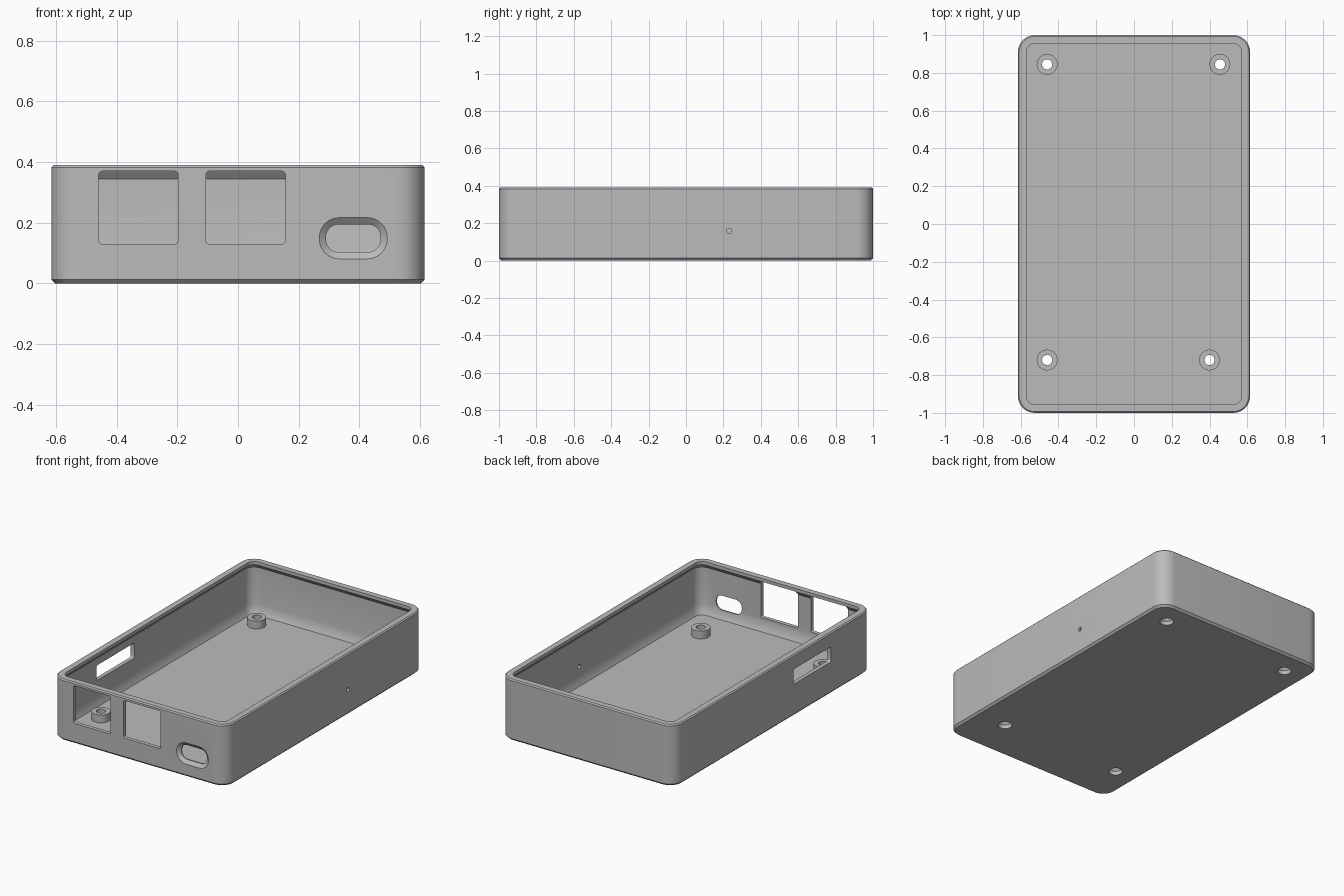
import bpy, bmesh, math

if "Cube" in bpy.data.objects:
    bpy.data.objects.remove(bpy.data.objects["Cube"], do_unlink=True)

grey = bpy.data.materials.new("plain_grey")
grey.use_nodes = True
grey.diffuse_color = (0.5, 0.5, 0.5, 1)
grey.node_tree.nodes["Principled BSDF"].inputs["Base Color"].default_value = (0.5, 0.5, 0.5, 1)


def rounded(hx, hy, r, seg=8):
    """Outline of a rounded rectangle."""
    pts = []
    for q, (sx, sy) in enumerate([(1, 1), (-1, 1), (-1, -1), (1, -1)]):
        for i in range(seg + 1):
            a = (q + i / seg) * math.pi / 2
            pts.append((sx * (hx - r) + r * math.cos(a), sy * (hy - r) + r * math.sin(a)))
    return pts


def loft(name, rings, place):
    """Closed solid through rings (half width, half height, radius, depth)."""
    bm = bmesh.new()
    loops = [[bm.verts.new(place(u, v, w)) for u, v in rounded(hx, hy, r)]
             for hx, hy, r, w in rings]
    n = len(loops[0])
    for a, b in zip(loops, loops[1:]):
        for i in range(n):
            j = (i + 1) % n
            bm.faces.new((a[i], a[j], b[j], b[i]))
    bm.faces.new(loops[0])
    bm.faces.new(loops[-1])
    bmesh.ops.remove_doubles(bm, verts=bm.verts, dist=1e-5)
    bmesh.ops.recalc_face_normals(bm, faces=bm.faces)
    mesh = bpy.data.meshes.new(name)
    bm.to_mesh(mesh)
    bm.free()
    mesh.materials.append(grey)
    ob = bpy.data.objects.new(name, mesh)
    bpy.context.collection.objects.link(ob)
    return ob


def activate(ob):
    bpy.ops.object.select_all(action='DESELECT')
    ob.select_set(True)
    bpy.context.view_layer.objects.active = ob


def combine(ob, tool, operation):
    """Apply a boolean and discard the tool."""
    mod = ob.modifiers.new("cut", 'BOOLEAN')
    mod.object, mod.operation, mod.solver = tool, operation, 'EXACT'
    activate(ob)
    bpy.ops.object.modifier_apply(modifier=mod.name)
    bpy.data.objects.remove(tool, do_unlink=True)


def upright(x, y):
    return lambda u, v, w: (x + u, y + v, w)


def through_front(x, z):
    return lambda u, v, w: (x + u, w, z + v)


def through_side(y, z):
    return lambda u, v, w: (w, y + u, z + v)


# Open tray: outer skin, rim, overhanging lip, inner wall and sloped floor edge
profile = [(0.013, 0), (0, 0.013), (0, 0.383), (0.007, 0.39), (0.045, 0.39),
           (0.045, 0.37), (0.025, 0.345), (0.025, 0.115), (0.032, 0.075), (0.045, 0.05)]
case = loft("case_tray", [(0.615 - i, 1 - i, 0.09 - i, z) for i, z in profile], upright(0, 0))

# Screw posts with countersunk holes through the floor
for x, y in [(-0.46, 0.845), (0.455, 0.845), (-0.46, -0.72), (0.4, -0.72)]:
    post = loft("post", [(0.055, 0.055, 0.055, z) for z in (0.03, 0.1)], upright(x, y))
    combine(case, post, 'UNION')
    steps = [(0.041, -0.05), (0.041, 0.025), (0.027, 0.04), (0.027, 0.2)]
    combine(case, loft("screw_hole", [(r, r, r, z) for r, z in steps], upright(x, y)), 'DIFFERENCE')

# Two large front windows
for x in (-0.328, 0.025):
    window = loft("window", [(0.131, 0.12, 0.012, w) for w in (-1.1, -0.9)], through_front(x, 0.25))
    combine(case, window, 'DIFFERENCE')

# Flared oval port on the front
flare = [(0.112, 0.068, 0.066, -1.1), (0.112, 0.068, 0.066, -1),
         (0.09, 0.046, 0.042, -0.983), (0.09, 0.046, 0.042, -0.9)]
combine(case, loft("oval_port", flare, through_front(0.38, 0.149)), 'DIFFERENCE')

# Slot in the -x wall and pin hole in the +x wall
slot = loft("side_slot", [(0.19, 0.048, 0.015, w) for w in (-0.7, -0.5)], through_side(-0.39, 0.252))
combine(case, slot, 'DIFFERENCE')
pin = loft("pin_hole", [(0.013, 0.013, 0.013, w) for w in (0.5, 0.7)], through_side(0.23, 0.16))
combine(case, pin, 'DIFFERENCE')

activate(case)
bpy.ops.object.shade_smooth_by_angle(angle=math.radians(25))
